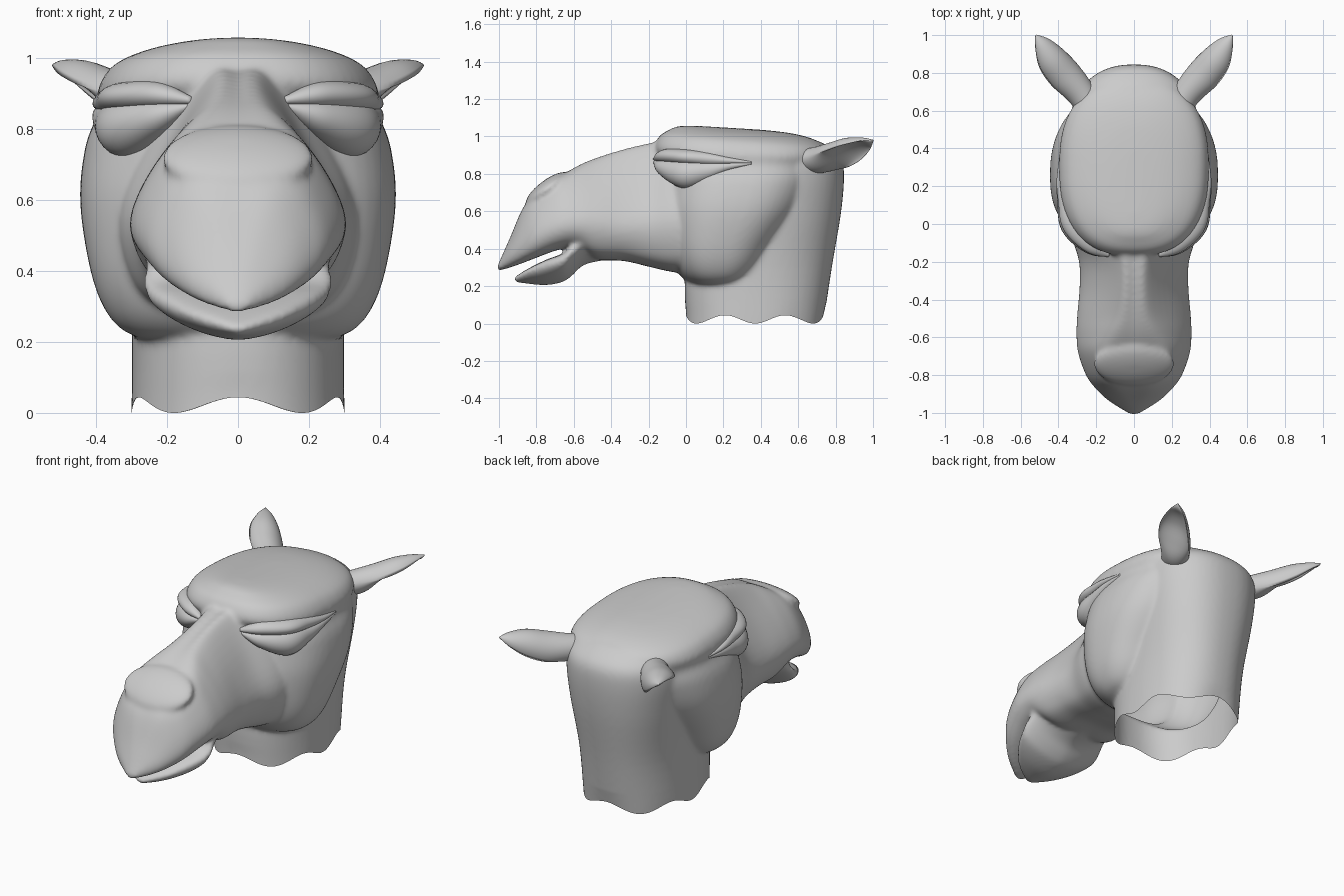
import bpy, bmesh, math
from mathutils import Vector, Matrix

if "Cube" in bpy.data.objects:
    bpy.data.objects.remove(bpy.data.objects["Cube"])


def spline(rows, n, closed=False):
    """Catmull-Rom interpolation of number tuples."""
    out, m = [], len(rows)
    for i in range(m if closed else m - 1):
        pick = (lambda k: rows[k % m]) if closed else (lambda k: rows[min(max(k, 0), m - 1)])
        a, b, c, d = pick(i - 1), pick(i), pick(i + 1), pick(i + 2)
        for j in range(n):
            t = j / n
            out.append(tuple(0.5 * (2 * q + (r - p) * t + (2 * p - 5 * q + 4 * r - s) * t * t
                                    + (3 * q - p - 3 * r + s) * t ** 3)
                             for p, q, r, s in zip(a, b, c, d)))
    if not closed:
        out.append(tuple(rows[-1]))
    return out


def spow(v, e):
    return math.copysign(abs(v) ** (2 / e), v)


def turns(n):
    return [2 * math.pi * i / n for i in range(n)]


def loft(name, rings, mirror=False):
    bm = bmesh.new()
    vs = [[bm.verts.new(p) for p in r] for r in rings]
    n = len(vs[0])
    for a, b in zip(vs, vs[1:]):
        for i in range(n):
            bm.faces.new((a[i], a[(i + 1) % n], b[(i + 1) % n], b[i]))
    bm.faces.new(vs[0])
    bm.faces.new(vs[-1])
    bmesh.ops.recalc_face_normals(bm, faces=bm.faces)
    for f in bm.faces:
        f.smooth = True
    me = bpy.data.meshes.new(name)
    bm.to_mesh(me)
    bm.free()
    ob = bpy.data.objects.new(name, me)
    bpy.context.collection.objects.link(ob)
    if mirror:
        ob.modifiers.new("mirror", 'MIRROR')
    return ob


def flat_ring(z, y0, y1, w, e):
    """Horizontal superellipse section; the crown slopes down to the back."""
    k = 0.06 * min(max((z - 0.8) / 0.2, 0), 1)
    pts = []
    for a in turns(56):
        y = (y0 + y1) / 2 + (y1 - y0) / 2 * spow(math.sin(a), e)
        pts.append((w * spow(math.cos(a), e), y, z - k * y))
    return pts


def muzzle_ring(y, zt, b, w, zw, zb, f):
    half = [(b, zt - 0.12 * b), (b + f * (w - b) + 0.01, zw + 0.5 * (zt - zw)),
            (w, zw), (0.86 * w, zb + 0.3 * (zw - zb)), (0.5 * w, zb + 0.03 * (zw - zb))]
    prof = [(0, zt)] + half + [(0, zb)] + [(-x, z) for x, z in reversed(half)]
    return [(x, y, z) for x, z in spline(prof, 5, True)]


def jaw_ring(y, zt, w, zb):
    """V-shaped below, flat on top."""
    m = zb + 0.75 * (zt - zb)
    return [(w * spow(math.cos(a), 4 if math.sin(a) > 0 else 1.6), y,
             m + (zt - m) * spow(math.sin(a), 4) if math.sin(a) > 0
             else m + (m - zb) * spow(math.sin(a), 1.6)) for a in turns(40)]


# cheeks and skull
skull = loft("skull", [flat_ring(*r, 2.5) for r in spline([
    (.195, .08, .27, .22), (.23, .0, .35, .32), (.30, -.06, .42, .38), (.42, -.10, .50, .42),
    (.60, -.12, .63, .445), (.75, -.11, .70, .43), (.85, -.11, .73, .395), (.92, -.17, .77, .395),
    (.99, -.145, .75, .355), (1.03, -.09, .67, .27), (1.052, -.04, .55, .16),
    (1.06, .05, .40, .05)], 5)])

# neck
neck = loft("neck", [flat_ring(*r, 2.3) for r in spline([
    (-.1, .0, .72, .30), (.0, .0, .735, .30), (.3, .0, .78, .30), (.6, .1, .83, .325),
    (.8, .1, .845, .345), (.92, .1, .825, .33), (1.0, .15, .75, .25), (1.02, .25, .68, .15)], 5)])

# upper muzzle
muzzle = loft("muzzle", [muzzle_ring(*r) for r in spline([
    (-1.01, .305, .01, .015, .295, .28, .6), (-.94, .46, .05, .13, .36, .30, .6),
    (-.87, .62, .10, .205, .42, .325, .6), (-.80, .69, .15, .255, .47, .352, .6),
    (-.68, .78, .16, .297, .52, .395, .6), (-.58, .84, .12, .305, .54, .40, .6),
    (-.48, .88, .085, .30, .54, .345, .6), (-.33, .925, .07, .287, .53, .335, .57),
    (-.2, .955, .075, .29, .54, .305, .55), (-.06, .98, .10, .33, .55, .275, .6),
    (.1, .98, .12, .35, .55, .27, .6)], 5)])

# lower jaw
jaw = loft("jaw", [jaw_ring(*r) for r in spline([
    (-.92, .245, .02, .222), (-.85, .29, .13, .213), (-.75, .34, .215, .205),
    (-.66, .375, .26, .222), (-.61, .425, .265, .255), (-.55, .47, .25, .31),
    (-.45, .5, .2, .335), (-.3, .5, .15, .34)], 5)])

# nose pad
tilt = Matrix.Translation((0, -.742, .718)) @ Matrix.Rotation(math.radians(37), 4, 'X')
pad = loft("nose_pad", [[tilt @ Vector((.215 * math.sin(t) * math.cos(a),
                                        .14 * math.sin(t) * math.sin(a), -.048 * math.cos(t)))
                         for a in turns(40)] for t in [math.pi * k / 16 for k in range(1, 16)]])

# fuse the parts into one smooth skin
bpy.ops.object.select_all(action='DESELECT')
for ob in (skull, neck, muzzle, jaw, pad):
    ob.select_set(True)
bpy.context.view_layer.objects.active = skull
bpy.ops.object.join()
head = bpy.context.view_layer.objects.active
head.name = "head"
rm = head.modifiers.new("fuse", 'REMESH')
rm.mode = 'VOXEL'
rm.voxel_size = 0.011
sm = head.modifiers.new("soften", 'SMOOTH')
sm.factor = 0.5
sm.iterations = 14
for name in ("fuse", "soften"):
    bpy.ops.object.modifier_apply(modifier=name)

# open, ragged neck end
bm = bmesh.new()
bm.from_mesh(head.data)
bmesh.ops.bisect_plane(bm, geom=bm.verts[:] + bm.edges[:] + bm.faces[:],
                       plane_co=(0, 0, 0), plane_no=(0, 0, 1), clear_inner=True)
for v in bm.verts:
    if v.co.z < 0.12:
        lift = 0.022 + 0.022 * math.cos(6 * math.atan2(v.co.x, v.co.y - 0.37))
        v.co.z = lift + v.co.z * (0.12 - lift) / 0.12
for f in bm.faces:
    f.smooth = True
bm.to_mesh(head.data)
bm.free()


# eyelids: tapered rolls wrapped round the brow corner
def roll(name, path):
    rings, pts = [], spline(path, 8)
    for i, (x, y, z, rw, rz) in enumerate(pts):
        a, b = pts[max(i - 1, 0)], pts[min(i + 1, len(pts) - 1)]
        side = Vector((b[1] - a[1], a[0] - b[0], 0)).normalized()
        rings.append([Vector((x, y, z)) + side * rw * math.cos(t) + Vector((0, 0, rz * math.sin(t)))
                      for t in turns(24)])
    return loft(name, rings, True)


roll("lower_eyelid", [(.13, -.165, .865, .01, .006), (.22, -.11, .83, .055, .05),
                      (.31, .0, .80, .08, .08), (.355, .12, .815, .052, .055),
                      (.38, .23, .84, .03, .025), (.39, .35, .855, .006, .005)])
roll("upper_eyelid", [(.13, -.165, .88, .012, .01), (.22, -.11, .895, .05, .036),
                      (.31, .0, .89, .07, .042), (.355, .12, .88, .047, .036),
                      (.38, .23, .87, .03, .02), (.39, .35, .862, .006, .005)])

# ears: cupped leaves opening outward and down
along = Vector((.25, .34, .12)).normalized()
wide = along.cross(Vector((.6, -.1, -.95))).normalized()
cup = wide.cross(along).normalized()
if cup.x < 0:
    cup = -cup
ear_rings = []
for x, y, z, a, b, dent in spline([(.22, .60, .86, .07, .07, 0), (.29, .70, .865, .08, .08, 0),
                                   (.375, .79, .875, .095, .095, .5), (.445, .875, .91, .085, .085, .8),
                                   (.49, .95, .95, .05, .045, .7), (.52, 1.0, .98, .004, .003, 0)], 6):
    ear_rings.append([Vector((x, y, z)) + wide * a * math.cos(t)
                      + cup * b * math.sin(t) * (1 if math.sin(t) < 0 else .7 * (1 - 2 * dent))
                      for t in turns(32)])
loft("ear", ear_rings, True)
